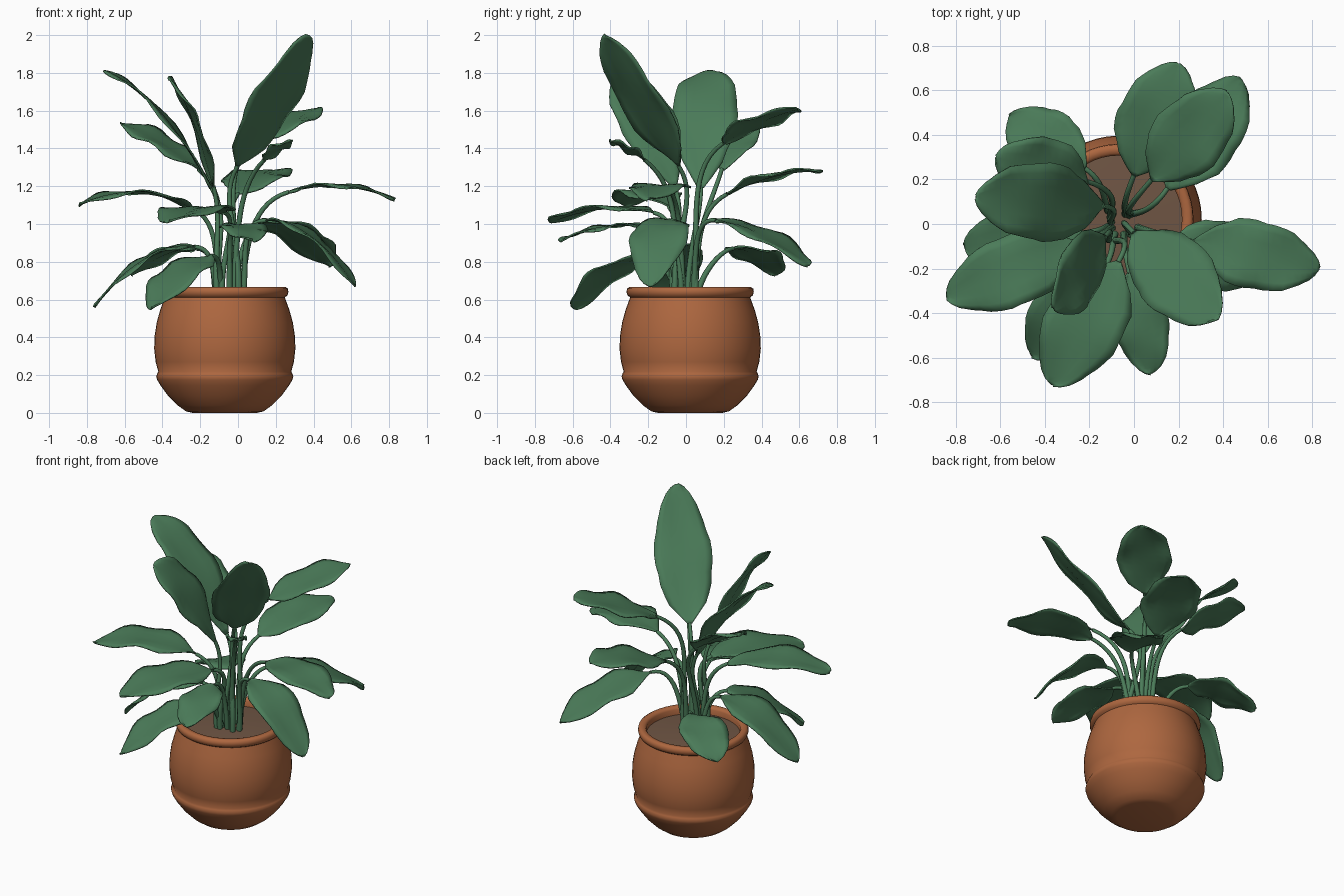
import bpy, bmesh, math, random
from mathutils import Vector as V

if "Cube" in bpy.data.objects:
    bpy.data.objects.remove(bpy.data.objects["Cube"])

random.seed(4)


def material(name, rgb):
    m = bpy.data.materials.new(name)
    m.diffuse_color = (*rgb, 1)
    m.use_nodes = True
    m.node_tree.nodes["Principled BSDF"].inputs["Base Color"].default_value = m.diffuse_color
    return m


GREEN = material("leaf_green", (0.07, 0.20, 0.10))
CLAY = material("terracotta", (0.42, 0.135, 0.05))
EARTH = material("soil_brown", (0.16, 0.092, 0.058))


def make(name, bm, mat, angle=60):
    bmesh.ops.recalc_face_normals(bm, faces=bm.faces)
    me = bpy.data.meshes.new(name)
    bm.to_mesh(me)
    bm.free()
    me.materials.append(mat)
    ob = bpy.data.objects.new(name, me)
    bpy.context.collection.objects.link(ob)
    bpy.ops.object.select_all(action='DESELECT')
    ob.select_set(True)
    bpy.context.view_layer.objects.active = ob
    bpy.ops.object.shade_smooth_by_angle(angle=math.radians(angle))
    return ob


def skin(bm, rows, closed):
    """Join rows of points with quads."""
    vs = [[bm.verts.new(p) for p in r] for r in rows]
    for a, b in zip(vs, vs[1:]):
        n = len(a)
        for i in range(n if closed else n - 1):
            j = (i + 1) % n
            bm.faces.new((a[i], a[j], b[j], b[i]))
    return vs


def ring(cx, cy, z, r, n):
    return [V((cx + r * math.cos(2 * math.pi * i / n),
               cy + r * math.sin(2 * math.pi * i / n), z)) for i in range(n)]


# Pot: lathed wall with a low band, a neck and a rolled rim
PX, PY = -0.07, 0.022
profile = [(0.17, 0), (0.205, 0.008), (0.25, 0.04), (0.30, 0.09), (0.34, 0.145),
           (0.358, 0.175), (0.363, 0.192), (0.358, 0.208), (0.352, 0.218),
           (0.366, 0.27), (0.374, 0.34), (0.371, 0.41), (0.36, 0.48),
           (0.342, 0.545), (0.322, 0.60), (0.318, 0.612), (0.332, 0.622),
           (0.337, 0.64), (0.334, 0.658), (0.32, 0.667), (0.295, 0.664),
           (0.285, 0.65), (0.285, 0.60)]
bm = bmesh.new()
rows = skin(bm, [ring(PX, PY, z, r, 48) for r, z in profile], True)
bm.faces.new(rows[0])
make("pot", bm, CLAY)

# Soil: shallow mound inside the rim
bm = bmesh.new()
rows = skin(bm, [ring(PX, PY, z, r, 32) for r, z in
                 [(0.288, 0.615), (0.18, 0.622), (0.06, 0.628)]], True)
bm.faces.new(rows[-1])
make("soil", bm, EARTH)

WIDTHS = [(0, .07), (.06, .3), (.15, .62), (.3, .92), (.45, 1), (.6, .97),
          (.75, .83), (.86, .62), (.94, .4), (.98, .22), (1, .05)]


def blade_width(t):
    for (a, wa), (b, wb) in zip(WIDTHS, WIDTHS[1:]):
        if t <= b:
            return wa + (wb - wa) * (t - a) / (b - a)
    return WIDTHS[-1][1]


def leaf(name, base, tip, hw, arch, side=None):
    base, tip = V(base), V(tip)
    ctrl = (base + tip) / 2 + V((0, 0, 2 * arch))
    phase = random.uniform(0, 6)

    # Blade: folded strip along an arched midrib
    bm = bmesh.new()
    rows = []
    for t in [0, .03, .06, .1, .15, .22, .3, .38, .45, .53, .6, .68, .75, .81,
              .86, .9, .94, .98, 1]:
        p = base * (1 - t) ** 2 + ctrl * 2 * t * (1 - t) + tip * t * t
        d = ((ctrl - base) * (1 - t) + (tip - ctrl) * t).normalized()
        s = V(side) if side else d.cross(V((0, 0, 1)))
        s = (s - d * s.dot(d)).normalized()
        n = s.cross(d)
        w = hw * blade_width(t)
        row = []
        for k in (-1, -.75, -.4, 0, .4, .75, 1):
            lift = w * (.16 * abs(k) - .14 * k * k)
            lift += .012 * k * k * math.sin(t * 13 + phase + 2 * k)
            row.append(p + s * w * k * (1 + .03 * math.sin(t * 17 + phase)) + n * lift)
        rows.append(row)
    skin(bm, rows, False)
    ob = make(name + "_blade", bm, GREEN)
    sol = ob.modifiers.new("thickness", 'SOLIDIFY')
    sol.thickness, sol.offset = 0.008, 0

    # Stalk: tapered tube from the soil into the midrib
    flat = V((tip.x + .05, tip.y, 0)).normalized()
    root = V((-.055, 0, .6)) + flat * random.uniform(.04, .09)
    h = base.z - root.z
    tan = (ctrl - base).normalized()
    c1 = root + V((flat.x * .03, flat.y * .03, h * .5))
    c2 = base - tan * (base - root).length * .35
    bm = bmesh.new()
    rows = []
    for i in range(15):
        t = i / 14
        u = 1 - t
        p = root * u**3 + c1 * 3 * u * u * t + c2 * 3 * u * t * t + base * t**3
        d = ((c1 - root) * u * u + (c2 - c1) * 2 * u * t + (base - c2) * t * t).normalized()
        a = d.cross(V((-flat.y, flat.x, 0))).normalized()
        b = d.cross(a)
        r = .017 - .006 * t
        rows.append([p + (a * math.cos(q * math.pi / 4) + b * math.sin(q * math.pi / 4)) * r
                     for q in range(8)])
    # Midrib: thin continuation under the blade
    rows = skin(bm, rows, True)
    bm.faces.new(rows[0])
    bm.faces.new(rows[-1])
    make(name + "_stalk", bm, GREEN)


# name, blade base, blade tip, half width, arch, optional side direction
leaf("back_middle_leaf", (.0, .22, 1.16), (.20, .72, 1.28), .175, .035)
leaf("back_low_leaf", (.15, .16, 1.02), (.48, .65, .78), .165, .045)
leaf("back_high_leaf", (.08, .20, 1.43), (.42, .59, 1.61), .165, .02)
leaf("back_left_low_leaf", (-.22, .25, .87), (-.56, .48, .73), .15, .04)
leaf("left_low_leaf", (-.23, -.04, .88), (-.76, -.10, .56), .16, .09)
leaf("back_left_high_leaf", (-.21, .19, 1.29), (-.62, .30, 1.53), .15, .03, (.2, 1, .25))
leaf("left_tall_leaf", (-.14, .08, 1.19), (-.71, .12, 1.81), .175, .10)
leaf("front_left_tall_leaf", (-.13, -.06, 1.2), (-.36, -.38, 1.76), .15, .09, (-.3, .8, .4))
leaf("tallest_leaf", (-.0, -.04, 1.31), (.37, -.43, 2.0), .175, -.02)
leaf("small_young_leaf", (.14, -.22, 1.34), (.28, -.40, 1.44), .06, .01)
leaf("right_middle_leaf", (.27, -.08, 1.17), (.83, -.20, 1.13), .155, .05)
leaf("right_low_leaf", (.15, -.09, 1.02), (.62, -.19, .67), .155, .09)
leaf("front_low_leaf", (-.02, -.22, .99), (.08, -.67, .91), .125, .03)
leaf("front_middle_leaf", (-.07, -.17, 1.06), (-.37, -.72, 1.01), .18, .045)
leaf("front_left_low_leaf", (-.15, -.22, .83), (-.46, -.59, .55), .155, .05)
leaf("left_middle_leaf", (-.25, -.09, 1.09), (-.84, -.33, 1.10), .16, .07)
